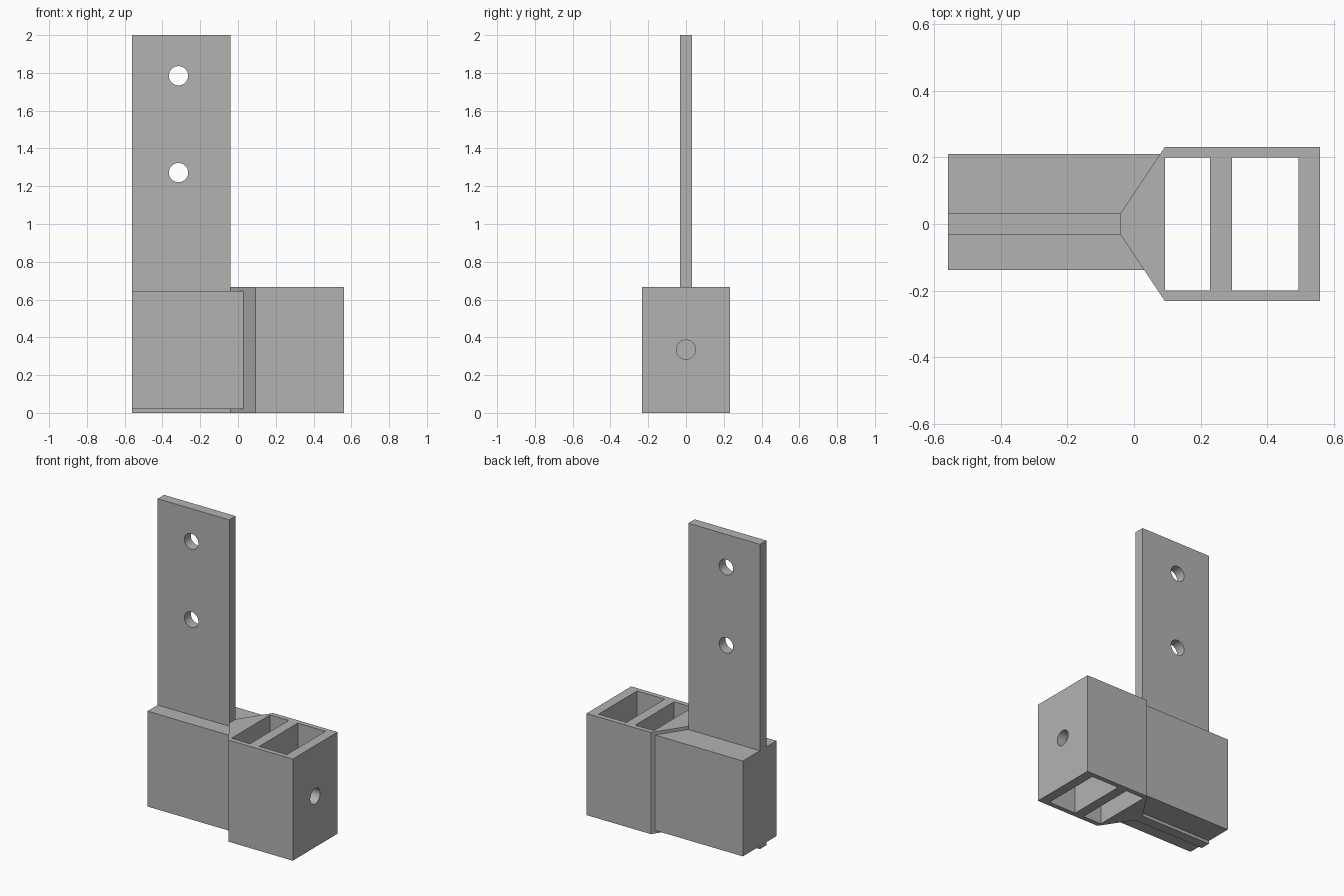
import bpy
import bmesh
from math import pi, radians
from mathutils import Matrix, Vector

if "Cube" in bpy.data.objects:
    bpy.data.objects.remove(bpy.data.objects["Cube"], do_unlink=True)

# Main dimensions
LEFT_END, RIGHT_END = -0.56, 0.56
NECK, SHOULDER = -0.04, 0.093
HALF_PLATE, HALF_BODY = 0.033, 0.232
BODY_TOP = 0.667
HOLE_RADIUS = 0.051

grey = bpy.data.materials.new("plain grey")
grey.use_nodes = True
grey.diffuse_color = (0.45, 0.45, 0.45, 1)
grey.node_tree.nodes["Principled BSDF"].inputs["Base Color"].default_value = grey.diffuse_color


def make_object(name, bm):
    bmesh.ops.recalc_face_normals(bm, faces=bm.faces)
    mesh = bpy.data.meshes.new(name)
    bm.to_mesh(mesh)
    bm.free()
    mesh.materials.append(grey)
    obj = bpy.data.objects.new(name, mesh)
    bpy.context.collection.objects.link(obj)
    return obj


def prism(name, outline, bottom, top):
    """Extrude a footprint upwards."""
    bm = bmesh.new()
    face = bm.faces.new([bm.verts.new((x, y, bottom)) for x, y in outline])
    raised = bmesh.ops.extrude_face_region(bm, geom=[face])["geom"]
    verts = [g for g in raised if isinstance(g, bmesh.types.BMVert)]
    bmesh.ops.translate(bm, verts=verts, vec=(0, 0, top - bottom))
    return make_object(name, bm)


def box(name, x0, x1, half_y, bottom, top):
    corners = [(x0, -half_y), (x1, -half_y), (x1, half_y), (x0, half_y)]
    return prism(name, corners, bottom, top)


def drill(name, centre, axis, length):
    bm = bmesh.new()
    turn = Matrix.Rotation(pi / 2, 4, axis)
    bmesh.ops.create_cone(bm, cap_ends=True, segments=48, radius1=HOLE_RADIUS,
                          radius2=HOLE_RADIUS, depth=length,
                          matrix=Matrix.Translation(Vector(centre)) @ turn)
    return make_object(name, bm)


def cut(obj, cutters):
    """Subtract each cutter, apply the result and discard the cutter."""
    bpy.context.view_layer.objects.active = obj
    for cutter in cutters:
        cutter.hide_render = True
        mod = obj.modifiers.new("cut", "BOOLEAN")
        mod.operation = "DIFFERENCE"
        mod.solver = "EXACT"
        mod.object = cutter
        bpy.ops.object.modifier_apply(modifier=mod.name)
        bpy.data.objects.remove(cutter, do_unlink=True)


# Upright plate with two bolt holes
plate = box("upright_plate", LEFT_END, NECK, HALF_PLATE, 0, 2)
cut(plate, [drill("plate_hole", (-0.315, 0, z), "X", 0.3) for z in (1.272, 1.785)])

# Tapered end body with two through slots and a screw hole in its end
body = prism("end_body",
             [(NECK, -HALF_PLATE), (SHOULDER, -HALF_BODY), (RIGHT_END, -HALF_BODY),
              (RIGHT_END, HALF_BODY), (SHOULDER, HALF_BODY), (NECK, HALF_PLATE)],
             0, BODY_TOP)
slots = [box("slot", x0, x1, 0.2, -0.1, BODY_TOP + 0.1)
         for x0, x1 in ((SHOULDER, 0.228), (0.294, 0.495))]
cut(body, slots + [drill("screw_hole", (0.41, 0, 0.335), "Y", 0.5 - 0.1)])

# Side cheeks against the plate, each ending on the taper
slope = (SHOULDER - NECK) / (HALF_BODY - HALF_PLATE)
cheeks = []
for name, side, reach in (("front_cheek", -1, 0.138), ("back_cheek", 1, 0.21)):
    taper_x = NECK + slope * (reach - HALF_PLATE)
    cheeks.append(prism(name,
                        [(LEFT_END, side * HALF_PLATE), (NECK, side * HALF_PLATE),
                         (taper_x, side * reach), (LEFT_END, side * reach)],
                        0.02, 0.646))

# Smooth hole walls, crisp edges elsewhere
bpy.ops.object.select_all(action="DESELECT")
for obj in [plate, body] + cheeks:
    obj.select_set(True)
bpy.context.view_layer.objects.active = plate
bpy.ops.object.shade_smooth_by_angle(angle=radians(30))
